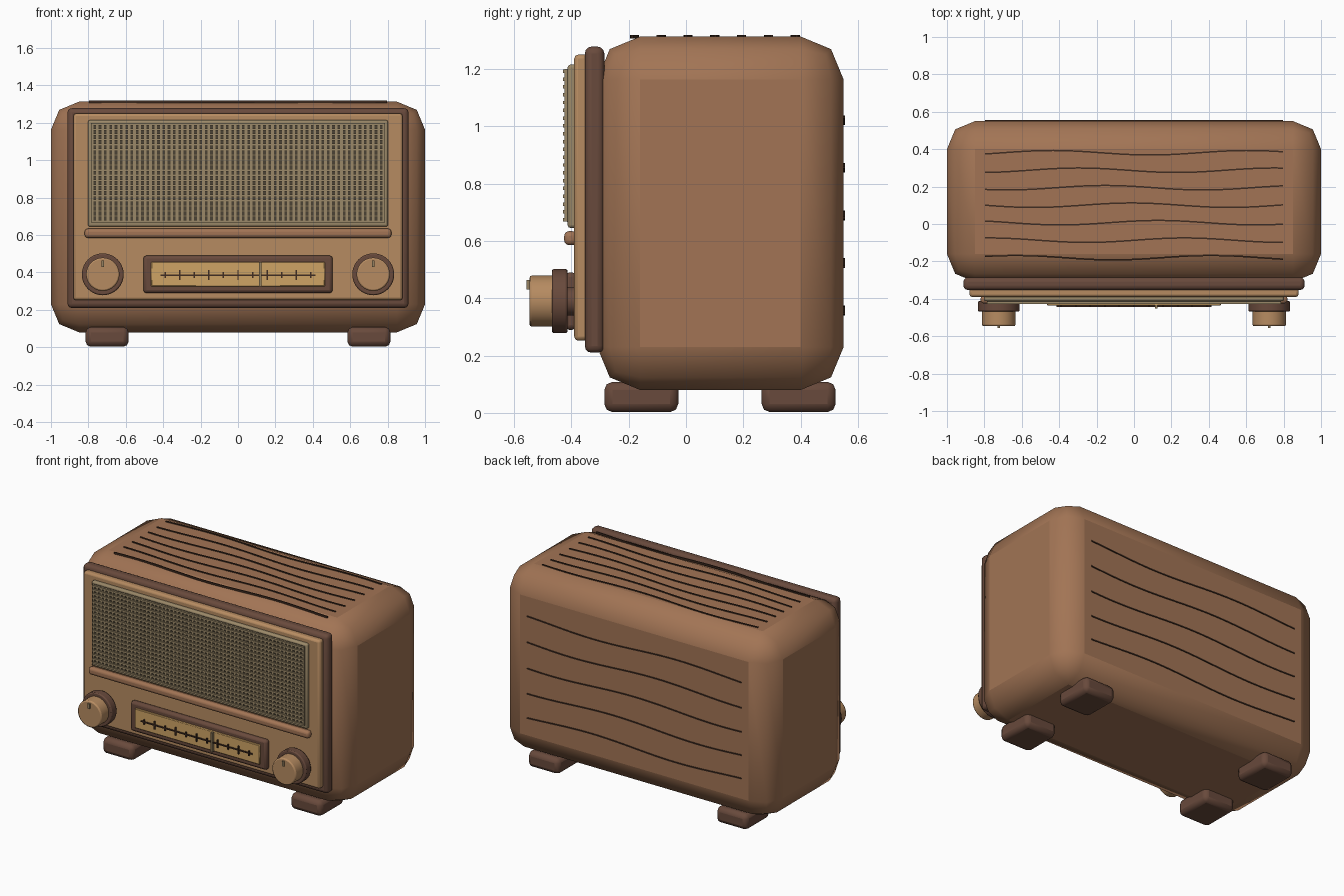
import bpy, bmesh, math
from mathutils import Matrix, Vector

if "Cube" in bpy.data.objects:
    bpy.data.objects.remove(bpy.data.objects["Cube"])


def material(name, rgb):
    m = bpy.data.materials.new(name)
    m.diffuse_color = (*rgb, 1)
    m.use_nodes = True
    m.node_tree.nodes["Principled BSDF"].inputs["Base Color"].default_value = m.diffuse_color
    return m


WOOD = material("wood", (0.36, 0.175, 0.09))
DARK = material("dark_wood", (0.14, 0.068, 0.045))
PANEL = material("light_wood", (0.47, 0.26, 0.12))
GOLD = material("dial_gold", (0.62, 0.37, 0.13))
OLIVE = material("grille_fabric", (0.33, 0.25, 0.14))
CLOTH = material("grille_shadow", (0.07, 0.055, 0.035))
INK = material("ink", (0.05, 0.025, 0.015))
METAL = material("needle_metal", (0.3, 0.22, 0.12))


def make(name, bm, mat, bevel=0, segments=2, smooth=True):
    me = bpy.data.meshes.new(name)
    bm.to_mesh(me)
    bm.free()
    ob = bpy.data.objects.new(name, me)
    bpy.context.collection.objects.link(ob)
    me.materials.append(mat)
    if bevel:
        mod = ob.modifiers.new("bevel", 'BEVEL')
        mod.width = bevel
        mod.segments = segments
        mod.limit_method = 'ANGLE'
    if smooth:
        bpy.ops.object.select_all(action='DESELECT')
        ob.select_set(True)
        bpy.context.view_layer.objects.active = ob
        bpy.ops.object.shade_smooth_by_angle(angle=math.radians(50))
    return ob


def add_box(bm, x, y, z):
    size = [b - a for a, b in (x, y, z)]
    mid = Vector([(a + b) / 2 for a, b in (x, y, z)])
    bmesh.ops.create_cube(bm, size=1, matrix=Matrix.Translation(mid) @ Matrix.Diagonal((*size, 1)))


def box(name, x, y, z, mat, bevel=0, segments=2):
    bm = bmesh.new()
    add_box(bm, x, y, z)
    return make(name, bm, mat, bevel, segments, bevel > 0)


def disc(name, x, z, r, y0, y1, mat, bevel=0):
    bm = bmesh.new()
    m = Matrix.Translation((x, (y0 + y1) / 2, z)) @ Matrix.Rotation(math.pi / 2, 4, 'X')
    bmesh.ops.create_cone(bm, cap_ends=True, segments=40, radius1=r, radius2=r, depth=y1 - y0, matrix=m)
    return make(name, bm, mat, bevel)


def wavy_strip(name, place, half=0.797, n=48):
    """Thin square strip swept along a gentle wave; place(x, side, out) gives a point."""
    bm = bmesh.new()
    rings = []
    for i in range(n + 1):
        x = -half + 2 * half * i / n
        rings.append([bm.verts.new(place(x, s, o)) for s, o in ((-1, -1), (1, -1), (1, 1), (-1, 1))])
    for a, b in zip(rings, rings[1:]):
        for k in range(4):
            bm.faces.new((a[k], a[(k + 1) % 4], b[(k + 1) % 4], b[k]))
    bm.faces.new(rings[0])
    bm.faces.new(rings[-1])
    bmesh.ops.recalc_face_normals(bm, faces=bm.faces)
    return make(name, bm, INK, smooth=False)


# Cabinet and stacked front boards
box("cabinet", (-1, 1), (-0.31, 0.55), (0.08, 1.313), WOOD, 0.15, 2)
box("front_surround", (-0.912, 0.912), (-0.353, -0.285), (0.21, 1.278), DARK, 0.024, 3)
box("front_panel", (-0.88, 0.88), (-0.39, -0.34), (0.252, 1.25), PANEL, 0.014, 2)

# Feet
for sx in (-1, 1):
    for label, y in (("front", (-0.285, -0.027)), ("back", (0.264, 0.522))):
        box(label + "_foot", sorted((sx * 0.585, sx * 0.815)), y, (0.003, 0.108), DARK, 0.028, 2)

# Speaker grille: frame board, dark cloth and woven bars
box("grille_frame", (-0.802, 0.802), (-0.413, -0.38), (0.645, 1.215), OLIVE, 0.01, 2)
box("grille_cloth", (-0.786, 0.786), (-0.416, -0.405), (0.666, 1.2), CLOTH)
bm = bmesh.new()
COLS, ROWS = 56, 20
for i in range(COLS):
    x = -0.78 + 1.56 * i / (COLS - 1)
    add_box(bm, (x - 0.007, x + 0.007), (-0.424, -0.412), (0.667, 1.199))
make("grille_vertical_bars", bm, OLIVE, smooth=False)
bm = bmesh.new()
for i in range(ROWS):
    z = 0.674 + 0.518 * i / (ROWS - 1)
    add_box(bm, (-0.786, 0.786), (-0.429, -0.412), (z - 0.006, z + 0.006))
make("grille_horizontal_bars", bm, OLIVE, smooth=False)

# Moulding under the grille
box("moulding_bar", (-0.82, 0.82), (-0.425, -0.38), (0.585, 0.634), WOOD, 0.017, 3)

# Tuning dial
box("dial_frame", (-0.506, 0.506), (-0.424, -0.38), (0.29, 0.49), DARK, 0.016, 2)
box("dial_plate", (-0.465, 0.465), (-0.436, -0.41), (0.325, 0.457), GOLD, 0.004, 1)
bm = bmesh.new()
add_box(bm, (-0.415, 0.415), (-0.443, -0.43), (0.382, 0.39))
for i in range(11):
    x = -0.39 + 0.078 * i
    h = 0.017 if i % 2 == 0 else 0.027
    add_box(bm, (x - 0.004, x + 0.004), (-0.444, -0.43), (0.386 - h, 0.386 + h))
make("dial_scale", bm, INK, smooth=False)
box("dial_needle", (0.113, 0.125), (-0.453, -0.43), (0.325, 0.455), METAL)

# Knobs
for x in (-0.723, 0.723):
    disc("knob_spindle", x, 0.39, 0.05, -0.43, -0.38, DARK)
    disc("knob_base", x, 0.39, 0.112, -0.468, -0.413, DARK, 0.007)
    disc("knob_cap", x, 0.39, 0.089, -0.546, -0.46, PANEL, 0.008)
    box("knob_pointer", (x - 0.007, x + 0.007), (-0.556, -0.54), (0.43, 0.463), METAL)

# Wavy grain lines on the top and the back
for i in range(7):
    y0, ph = -0.18 + 0.0935 * i, -0.9 + 0.85 * i
    wavy_strip("top_grain_line", lambda x, s, o: (
        x, y0 + 0.012 * math.sin(6 * x + ph) + 0.004 * s, 1.313 + 0.006 * o))
for i in range(5):
    z0, ph = 0.357 + 0.166 * i, 0.8 * i
    wavy_strip("back_grain_line", lambda x, s, o: (
        x, 0.55 + 0.005 * o, z0 + 0.013 * math.sin(5 * x + ph) + 0.004 * s))
